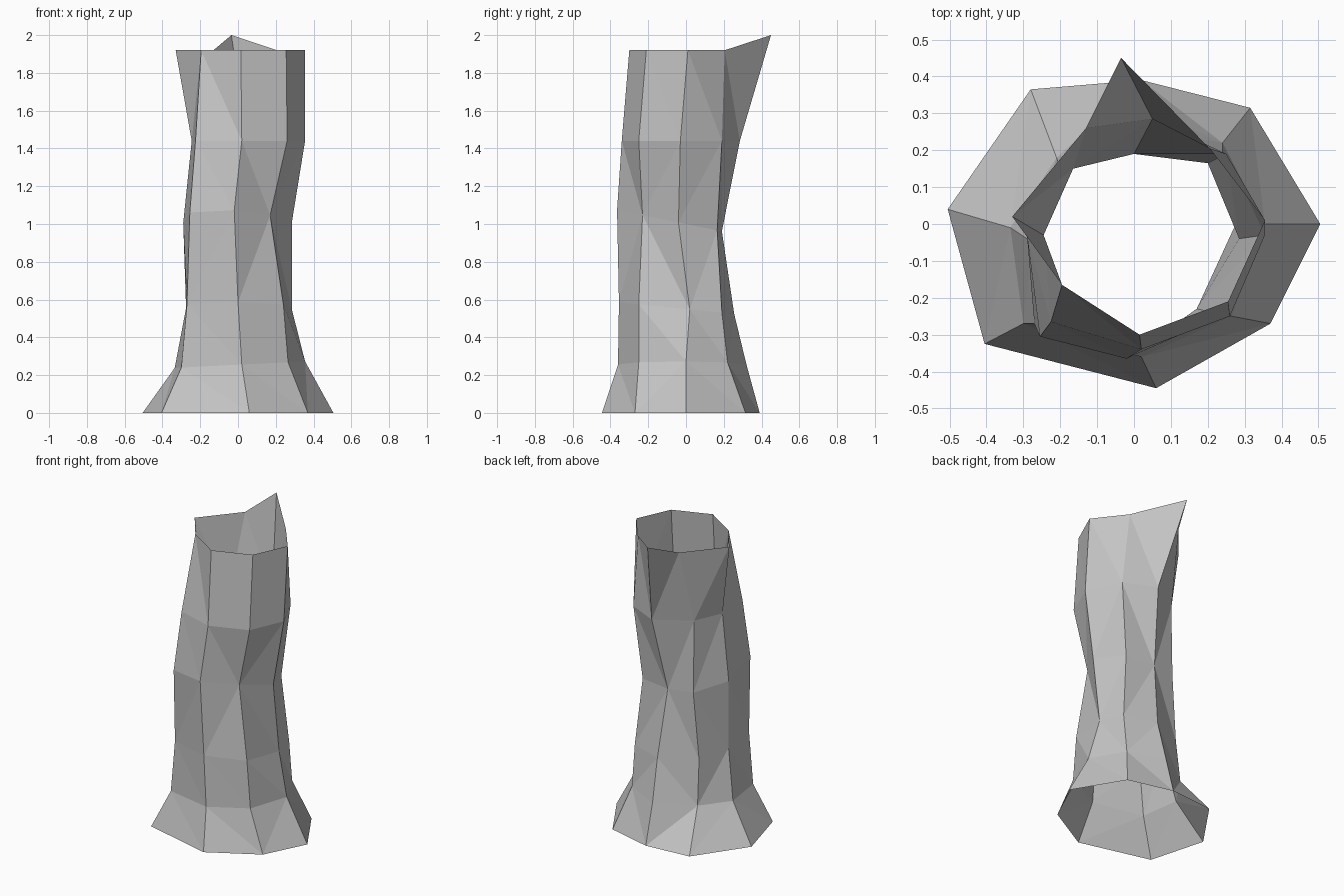
import bpy
import bmesh
from mathutils import Vector

default_cube = bpy.data.objects.get("Cube")
if default_cube:
    bpy.data.objects.remove(default_cube, do_unlink=True)


def make_material(name, colour):
    material = bpy.data.materials.new(name)
    material.use_nodes = True
    material.diffuse_color = colour
    material.node_tree.nodes["Principled BSDF"].inputs["Base Color"].default_value = colour
    return material


# Ridges running up the tube, anticlockwise: x and y at each ring
ridges = {
    "front": [(.06, -.445), (.02, -.36), (0, -.355), (-.02, -.365), (.02, -.34), (.015, -.3)],
    "front_left": [(.37, -.27), (.265, -.25), (.24, -.25), (.17, -.23), (.26, -.25), (.255, -.21)],
    "left": [(.505, 0), (.355, 0), (.285, .02), (.285, -.04), (.355, -.03), (.355, .01)],
    "back_left": [(.315, .315), (.24, .22), (.24, .19), (.2, .165), (.25, .19), (.205, .205)],
    "back": [(.02, .39), (.02, .32), (.03, .255), (0, .19), (.05, .285), (-.035, .45)],
    "back_right": [(-.28, .365), (-.21, .18), (-.2, .15), (-.165, .16), (-.165, .15), (-.13, .26)],
    "right": [(-.505, .04), (-.335, -.01), (-.275, -.05), (-.29, -.03), (-.245, -.03), (-.33, .02)],
    "front_right": [(-.405, -.325), (-.3, -.27), (-.27, -.27), (-.255, -.305), (-.225, -.265), (-.195, -.165)],
}

# Each ring is a tilted plane: height, slope along x, slope along y
ring_planes = [(0, 0, 0), (.255, .05, 0), (.55, 0, -.1),
               (1, 0, -.2), (1.44, 0, 0), (1.92, 0, 0)]
peak_rise = .08

# Panels whose fold runs along the outer diagonal instead of the inner one
outward_folds = {("front_left", 1), ("left", 4), ("back_right", 4)}


def ring_point(x, y, plane):
    height, slope_x, slope_y = plane
    return Vector((x, y, height + slope_x * x + slope_y * y))


def axis_distance(a, b):
    """Distance from the vertical axis to the middle of a diagonal."""
    return ((a.co + b.co) / 2).xy.length


def build_trunk():
    bm = bmesh.new()
    names = list(ridges)
    rails = [[bm.verts.new(ring_point(x, y, plane))
              for (x, y), plane in zip(ridges[name], ring_planes)]
             for name in names]
    rails[names.index("back")][-1].co.z += peak_rise

    # Skin neighbouring ridges with folded panels, leaving both ends open
    for index, name in enumerate(names):
        rail = rails[index]
        following = rails[(index + 1) % len(rails)]
        for band in range(len(ring_planes) - 1):
            low, high = rail[band], rail[band + 1]
            next_low, next_high = following[band], following[band + 1]
            rising = axis_distance(low, next_high) < axis_distance(high, next_low)
            if (name, band) in outward_folds:
                rising = not rising
            if rising:
                bm.faces.new((low, next_low, next_high))
                bm.faces.new((low, next_high, high))
            else:
                bm.faces.new((low, next_low, high))
                bm.faces.new((next_low, next_high, high))

    mesh = bpy.data.meshes.new("hollow_trunk")
    bm.to_mesh(mesh)
    bm.free()
    trunk = bpy.data.objects.new("hollow_trunk", mesh)
    bpy.context.collection.objects.link(trunk)
    return trunk


# Open, faceted trunk in a single grey
trunk = build_trunk()
trunk.data.materials.append(make_material("plain_grey", (.55, .55, .55, 1)))
